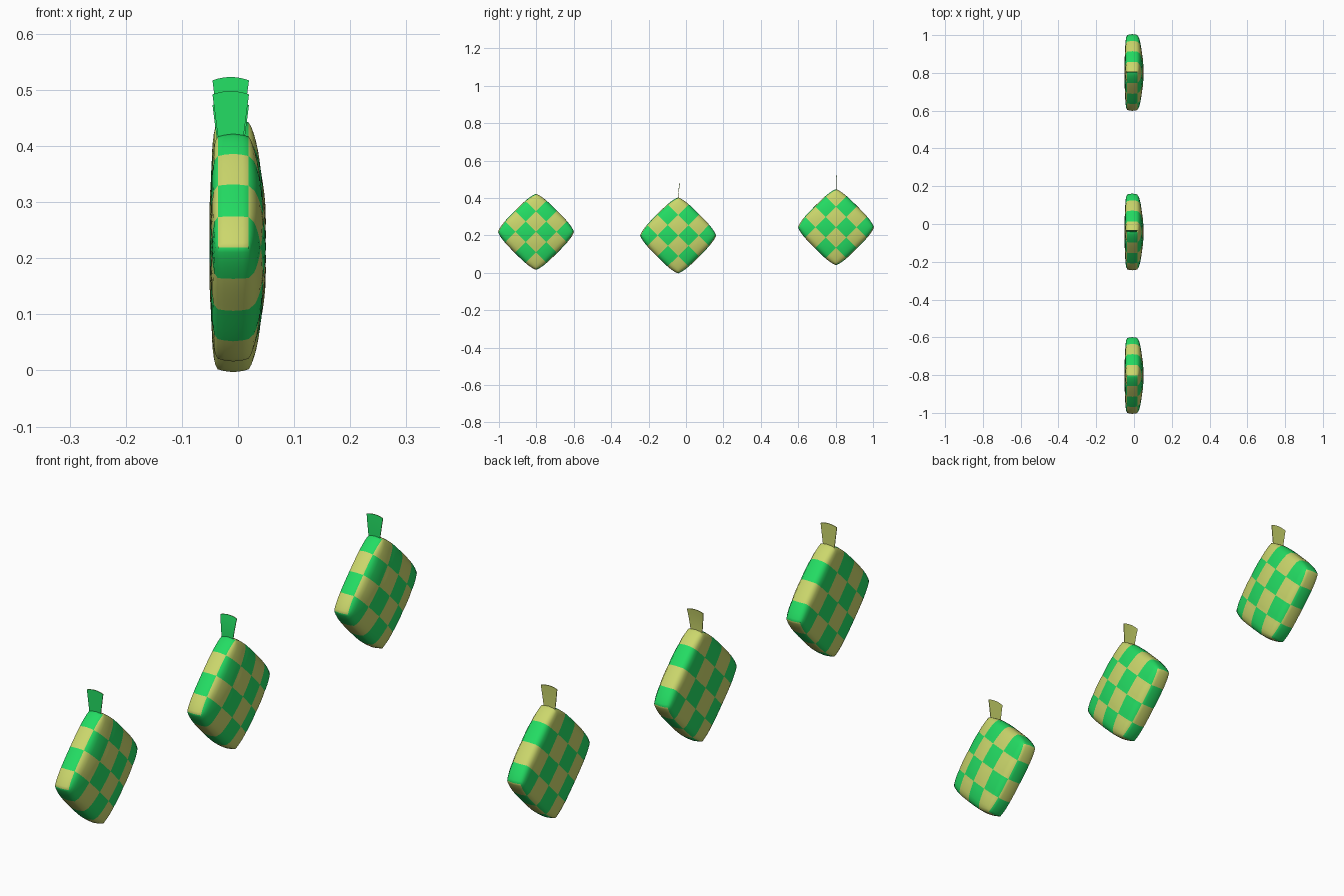
import bpy, bmesh, math

if "Cube" in bpy.data.objects:
    bpy.data.objects.remove(bpy.data.objects["Cube"], do_unlink=True)


def material(name, colour):
    m = bpy.data.materials.new(name)
    m.use_nodes = True
    m.diffuse_color = colour
    m.node_tree.nodes["Principled BSDF"].inputs["Base Color"].default_value = colour
    return m


YELLOW, GREEN = 0, 1
MATERIALS = [material("pale_palm_yellow", (0.60, 0.68, 0.15, 1)),
             material("leaf_green", (0.017, 0.72, 0.125, 1))]
CELLS, SUB = 4, 6
N = CELLS * SUB
HALF_SIDE = 0.1556
ROOT = math.sqrt(2)


def finish(name, bm, location):
    bmesh.ops.recalc_face_normals(bm, faces=bm.faces)
    mesh = bpy.data.meshes.new(name)
    bm.to_mesh(mesh)
    bm.free()
    for m in MATERIALS:
        mesh.materials.append(m)
    ob = bpy.data.objects.new(name, mesh)
    ob.location = location
    bpy.context.collection.objects.link(ob)
    bpy.ops.object.select_all(action='DESELECT')
    ob.select_set(True)
    bpy.context.view_layer.objects.active = ob
    bpy.ops.object.shade_smooth_by_angle(angle=math.radians(50))
    return ob


def diamond(a, b, scale=1.0):
    """Rounded square coordinates turned onto a corner, as (y, z)."""
    s = HALF_SIDE * scale * (1 - 0.1 * abs(a * b) ** 3)
    return (a - b) * s / ROOT, (a + b) * s / ROOT


def puff(i, j):
    """Slight swelling of each woven cell."""
    return abs(math.sin(math.pi * i / SUB) * math.sin(math.pi * j / SUB)) ** 0.5


def pouch(name, location):
    bm = bmesh.new()
    sides = []
    # Two cushioned woven faces: the +x one is fuller
    for edge, bulge, power in ((0.019, 0.030, 0.55), (-0.036, -0.0135, 0.35)):
        grid = {}
        for i in range(N + 1):
            for j in range(N + 1):
                a, b = 2 * i / N - 1, 2 * j / N - 1
                dome = max(0, (1 - a * a) * (1 - b * b)) ** power
                x = edge + bulge * dome + math.copysign(0.0015, bulge) * puff(i, j)
                grid[i, j] = bm.verts.new((x, *diamond(a, b)))
        for i in range(N):
            for j in range(N):
                f = bm.faces.new([grid[i, j], grid[i + 1, j],
                                  grid[i + 1, j + 1], grid[i, j + 1]])
                f.material_index = (i // SUB + j // SUB) % 2
        sides.append(grid)
    # Rim band, walked from the top corner all the way round
    walk = ([(N - k, N) for k in range(N)] + [(0, N - k) for k in range(N)]
            + [(k, 0) for k in range(N)] + [(N, k) for k in range(N)])
    rings = [[sides[0][p] for p in walk]]
    for t in (0.2, 0.5, 0.8):
        swell = 1 + 0.025 * math.sin(math.pi * t)
        rings.append([bm.verts.new((0.019 - 0.055 * t,
                                    *diamond(2 * i / N - 1, 2 * j / N - 1, swell)))
                      for i, j in walk])
    rings.append([sides[1][p] for p in walk])
    for r0, r1 in zip(rings, rings[1:]):
        for k in range(len(walk)):
            n = (k + 1) % len(walk)
            f = bm.faces.new([r0[k], r0[n], r1[n], r1[k]])
            f.material_index = GREEN if (k // SUB) % 2 == 0 else YELLOW
    return finish(name, bm, location)


def loop_strip(name, location, lean):
    """Flared leaf end with a green front and a yellow back."""
    bm = bmesh.new()
    rows, cols, thick = 6, 6, 0.0012
    layers = []
    for side in (-1, 1):
        grid = {}
        for r in range(rows + 1):
            t = r / rows
            width = 0.021 + 0.0115 * t
            for c in range(cols + 1):
                u = 2 * c / cols - 1
                z = 0.183 + 0.096 * t + 0.006 * t * (1 - u * u) - 0.006 * t
                grid[r, c] = bm.verts.new((-0.013 + u * width,
                                           side * thick + lean * t * t, z))
        for r in range(rows):
            for c in range(cols):
                f = bm.faces.new([grid[r, c], grid[r, c + 1],
                                  grid[r + 1, c + 1], grid[r + 1, c]])
                f.material_index = GREEN if side < 0 else YELLOW
        layers.append(grid)
    border = ([(0, c) for c in range(cols)] + [(r, cols) for r in range(rows)]
              + [(rows, cols - c) for c in range(cols)]
              + [(rows - r, 0) for r in range(rows)])
    front, back = layers
    for p, q in zip(border, border[1:] + border[:1]):
        bm.faces.new([front[p], front[q], back[q], back[p]])
    return finish(name, bm, location)


# Three hanging pouches in a row
for label, y, z, lean in (("front", -0.802, 0.219, 0.0),
                          ("middle", -0.042, 0.2, 0.008),
                          ("back", 0.802, 0.244, 0.003)):
    pouch(label + "_woven_pouch", (0, y, z))
    loop_strip(label + "_leaf_strip", (0, y, z), lean)
